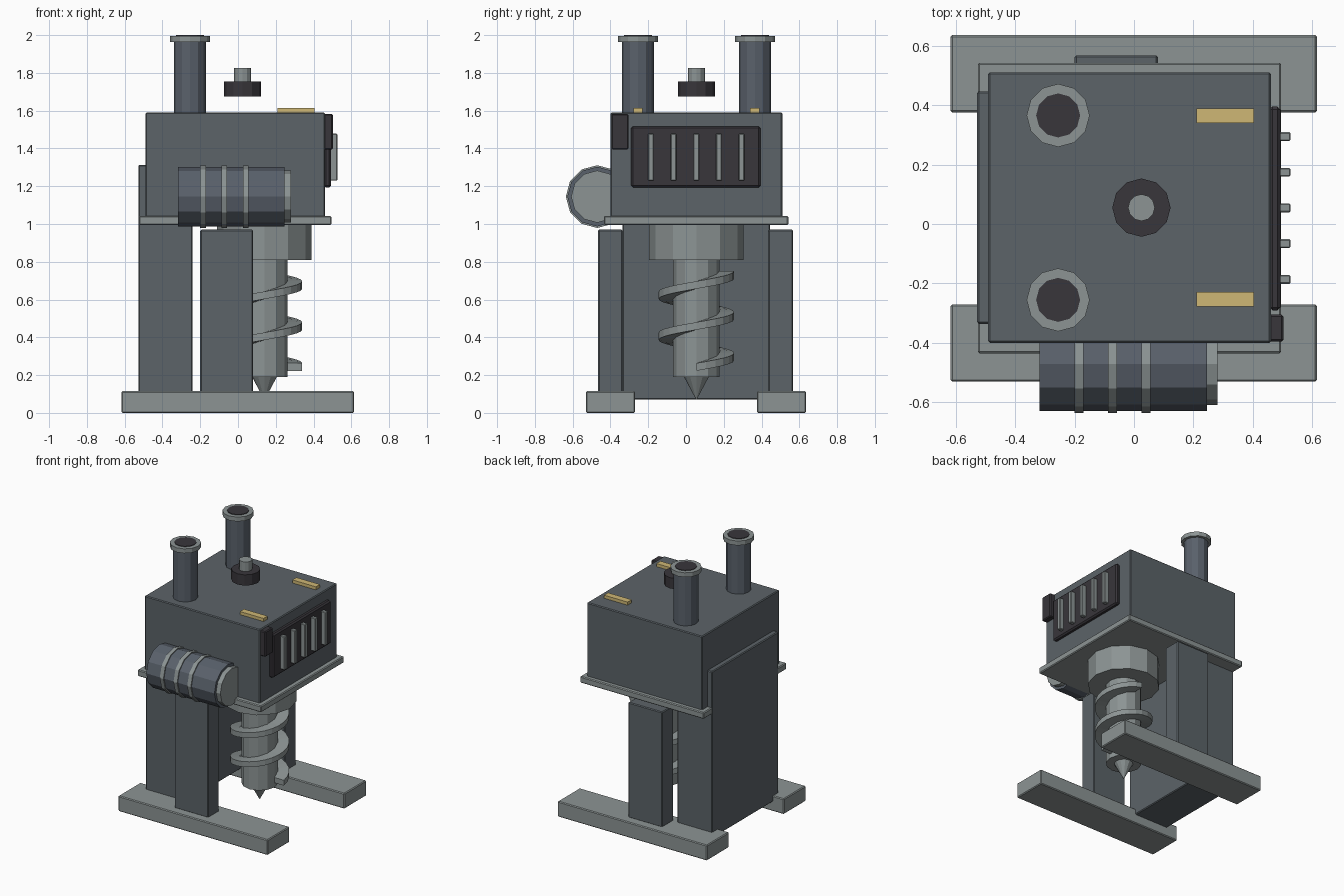
import bpy, bmesh, math

cube = bpy.data.objects.get("Cube")
if cube:
    bpy.data.objects.remove(cube, do_unlink=True)


def material(name, rgb):
    # display values are converted to linear
    lin = [((c + 0.055) / 1.055) ** 2.4 for c in rgb] + [1.0]
    m = bpy.data.materials.new(name)
    m.use_nodes = True
    m.diffuse_color = lin
    m.node_tree.nodes["Principled BSDF"].inputs["Base Color"].default_value = lin
    return m


BODY = material("slate grey paint", (0.36, 0.39, 0.41))
MOTOR = material("blue grey paint", (0.35, 0.38, 0.42))
STEEL = material("light steel", (0.55, 0.58, 0.58))
DARK = material("dark rubber", (0.22, 0.21, 0.23))
GOLD = material("brass yellow", (0.81, 0.72, 0.46))


def finish(name, bm, mat):
    bmesh.ops.recalc_face_normals(bm, faces=bm.faces)
    me = bpy.data.meshes.new(name)
    bm.to_mesh(me)
    bm.free()
    me.materials.append(mat)
    ob = bpy.data.objects.new(name, me)
    bpy.context.collection.objects.link(ob)
    return ob


def box(name, x, y, z, mat, bevel=0.006):
    """Bevelled box from (min, max) ranges."""
    bm = bmesh.new()
    bmesh.ops.create_cube(bm, size=1)
    for v in bm.verts:
        v.co = [(a + b) / 2 + c * (b - a) for (a, b), c in zip((x, y, z), v.co)]
    ob = finish(name, bm, mat)
    if bevel:
        mod = ob.modifiers.new("edge bevel", "BEVEL")
        mod.width, mod.segments = bevel, 1
    return ob


def cyl(name, centre, r, lo, hi, mat, axis="z", r_top=None, sides=12):
    """Faceted cylinder or cone running from lo to hi along an axis."""
    bm = bmesh.new()
    bmesh.ops.create_cone(bm, cap_ends=True, segments=sides, radius1=r,
                          radius2=r if r_top is None else r_top, depth=hi - lo)
    for v in bm.verts:
        a, b, c = v.co.x, v.co.y, v.co.z + (lo + hi) / 2
        if axis == "z":
            v.co = (centre[0] + a, centre[1] + b, c)
        else:
            v.co = (c, centre[0] + a, centre[1] + b)
    return finish(name, bm, mat)


# Skid feet and support legs
for side, foot_y, leg_y in (("front", (-0.53, -0.27), (-0.465, -0.335)),
                            ("back", (0.375, 0.635), (0.435, 0.567))):
    box(side + "_foot", (-0.617, 0.615), foot_y, (0, 0.115), STEEL)
    box(side + "_leg", (-0.2, 0.08), leg_y, (0.11, 0.97), BODY)

# Housing, its rim and the rear tower
box("tower", (-0.527, -0.24), (-0.336, 0.446), (0.07, 1.313), BODY)
box("housing_rim", (-0.525, 0.495), (-0.435, 0.542), (0.995, 1.043), STEEL)
box("housing", (-0.49, 0.46), (-0.4, 0.51), (1.035, 1.59), BODY)

# Exhaust stacks
for side, y in (("front", -0.255), ("back", 0.365)):
    c = (-0.255, y)
    cyl(side + "_stack", c, 0.085, 1.58, 1.98, MOTOR)
    cyl(side + "_stack_collar", c, 0.106, 1.963, 1.996, STEEL)
    cyl(side + "_stack_opening", c, 0.074, 1.97, 2.0, DARK)
    # Roof marker strips
    yc = -0.253 if side == "front" else 0.364
    box(side + "_roof_strip", (0.21, 0.404), (yc - 0.024, yc + 0.024), (1.585, 1.613), GOLD, 0)

# Hovering cap above the roof
cyl("cap_base", (0.025, 0.055), 0.098, 1.675, 1.755, DARK)
cyl("cap_knob", (0.025, 0.055), 0.045, 1.75, 1.826, STEEL)

# Side vent with slats, and control box
box("vent_panel", (0.455, 0.492), (-0.29, 0.395), (1.193, 1.517), DARK, 0.01)
for i in range(5):
    y = -0.186 + 0.12 * i
    box("vent_slat_%d" % (i + 1), (0.485, 0.526), (y - 0.015, y + 0.015), (1.23, 1.478), STEEL, 0.004)
box("control_box", (0.455, 0.502), (-0.395, -0.305), (1.395, 1.583), DARK)

# Front motor drum with bands
drum = (-0.47, 1.145)
cyl("motor_drum", drum, 0.158, -0.317, 0.245, MOTOR, "x")
cyl("motor_end_cap", drum, 0.138, 0.24, 0.28, STEEL, "x")
for i in range(3):
    x = -0.185 + 0.113 * i
    cyl("motor_band_%d" % (i + 1), drum, 0.166, x - 0.015, x + 0.015, STEEL, "x")

# Drill
bit = (0.14, 0.055)
cyl("drill_mount", bit, 0.25, 0.81, 1.0, STEEL)
cyl("drill_shaft", bit, 0.123, 0.19, 0.82, STEEL)
cyl("drill_tip", bit, 0.068, 0.07, 0.195, STEEL, r_top=None).data.name = "drill_tip"
tip = bpy.data.objects["drill_tip"]
for v in tip.data.vertices:
    if v.co.z < 0.1:  # draw the lower ring into a point
        v.co.x = bit[0] + (v.co.x - bit[0]) * 0.02
        v.co.y = bit[1] + (v.co.y - bit[1]) * 0.02

# Helical flight: a rectangular section swept around the shaft
bm = bmesh.new()
rings = []
steps = 24
for i in range(int(steps * 2.29) + 1):
    t = i / steps
    a = t * math.tau
    z = 0.243 + 0.217 * t
    rings.append([bm.verts.new((bit[0] + r * math.cos(a), bit[1] + r * math.sin(a), z + h))
                  for r, h in ((0.1, -0.02), (0.2, -0.02), (0.2, 0.02), (0.1, 0.02))])
for p, q in zip(rings, rings[1:]):
    for k in range(4):
        n = (k + 1) % 4
        bm.faces.new((p[k], p[n], q[n], q[k]))
bm.faces.new(rings[0])
bm.faces.new(rings[-1])
finish("drill_flight", bm, STEEL)
